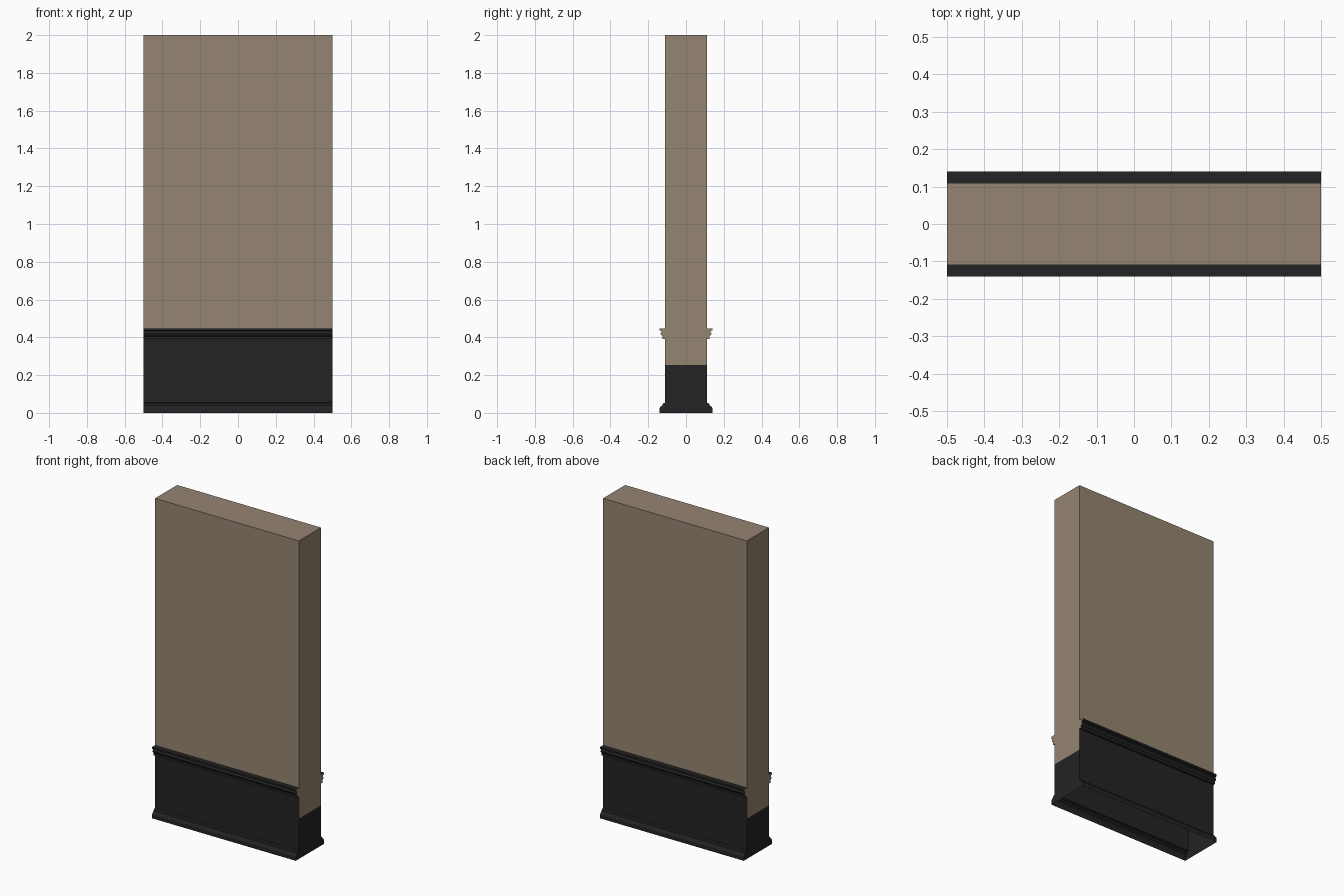
import bpy, bmesh

if "Cube" in bpy.data.objects:
    bpy.data.objects.remove(bpy.data.objects["Cube"])


def material(name, rgb):
    m = bpy.data.materials.new(name)
    m.diffuse_color = (*rgb, 1)
    m.use_nodes = True
    m.node_tree.nodes["Principled BSDF"].inputs["Base Color"].default_value = m.diffuse_color
    return m


HALF_LEN = 0.5
RAIL_TOP = 0.448    # top of chair rail: dark below it on the long sides
END_SPLIT = 0.253   # colour change on the end faces

# Half cross-section (y, z): skirting, dado, chair rail, upper wall
half = [
    (0.14, 0.0), (0.14, 0.024), (0.134, 0.034), (0.125, 0.04), (0.122, 0.05),
    (0.11, 0.054),
    (0.11, END_SPLIT),
    (0.11, 0.39), (0.124, 0.39), (0.124, 0.405), (0.132, 0.412),
    (0.135, 0.42), (0.13, 0.428), (0.13, 0.433), (0.14, 0.436),
    (0.14, RAIL_TOP), (0.11, RAIL_TOP), (0.11, 2.0),
]
split = 6
n = len(half)
outline = half + [(-y, z) for y, z in reversed(half)]

# Sweep the outline along x; the underside stays open
bm = bmesh.new()
left, right = ([bm.verts.new((x, y, z)) for y, z in outline]
               for x in (-HALF_LEN, HALF_LEN))
for i in range(2 * n - 1):
    f = bm.faces.new((left[i], right[i], right[i + 1], left[i + 1]))
    f.material_index = 1 if f.calc_center_median().z <= RAIL_TOP + 0.001 else 0

# End caps, split into a dark lower and a beige upper part
for ring in (left, right):
    bm.faces.new(ring[split:2 * n - split]).material_index = 0
    bm.faces.new(ring[:split + 1] + ring[2 * n - 1 - split:]).material_index = 1

bmesh.ops.recalc_face_normals(bm, faces=bm.faces)
mesh = bpy.data.meshes.new("wall_section")
bm.to_mesh(mesh)
bm.free()
mesh.materials.append(material("beige plaster", (0.300, 0.235, 0.168)))
mesh.materials.append(material("black panelling", (0.017, 0.017, 0.017)))
bpy.context.collection.objects.link(bpy.data.objects.new("wall_section", mesh))
